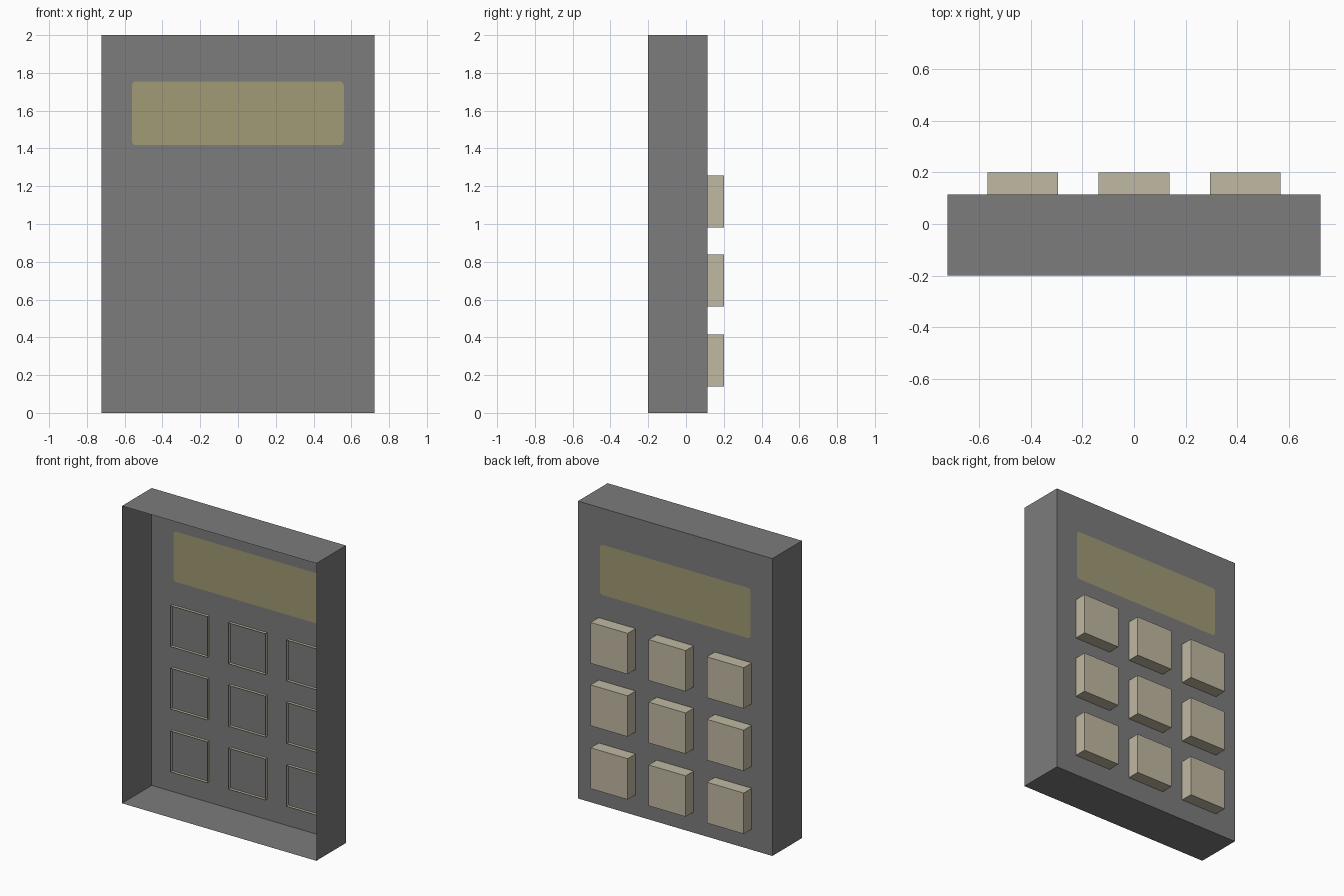
import bpy, bmesh, math

if "Cube" in bpy.data.objects:
    bpy.data.objects.remove(bpy.data.objects["Cube"])


def material(name, rgb):
    m = bpy.data.materials.new(name)
    m.diffuse_color = (*rgb, 1)
    m.use_nodes = True
    m.node_tree.nodes["Principled BSDF"].inputs["Base Color"].default_value = m.diffuse_color
    return m


GREY = material("casing grey", (0.2, 0.2, 0.2))
OLIVE = material("screen olive", (0.355, 0.325, 0.178))
BEIGE = material("key beige", (0.53, 0.48, 0.36))


def finish(name, bm, mat):
    mesh = bpy.data.meshes.new(name)
    bm.to_mesh(mesh)
    bm.free()
    mesh.materials.append(mat)
    ob = bpy.data.objects.new(name, mesh)
    bpy.context.collection.objects.link(ob)
    return ob


def corners(x0, x1, z0, z1):
    # Counter-clockwise as seen from the +y side
    return [(x1, z0), (x0, z0), (x0, z1), (x1, z1)]


def open_box(name, rect, y0, y1, mat, cap=True):
    # Thin-walled box, open towards -y
    bm = bmesh.new()
    near = [bm.verts.new((x, y0, z)) for x, z in corners(*rect)]
    far = [bm.verts.new((x, y1, z)) for x, z in corners(*rect)]
    for i in range(4):
        j = (i + 1) % 4
        bm.faces.new((near[i], near[j], far[j], far[i]))
    if cap:
        bm.faces.new(far)
    return finish(name, bm, mat)


BODY = (-0.723, 0.723, 0.0, 2.0)
SCREEN = (-0.562, 0.56, 1.417, 1.755)
PANEL_Y = 0.115

# Casing walls
open_box("casing_walls", BODY, -0.2, PANEL_Y, GREY, cap=False)

# Rounded screen outline, grouped by corner
R, SEG = 0.022, 3
centres = corners(SCREEN[0] + R, SCREEN[1] - R, SCREEN[2] + R, SCREEN[3] - R)
outline = []
for k, (cx, cz) in enumerate(centres):
    group = []
    for s in range(SEG + 1):
        a = -math.pi / 2 * k + math.pi / 2 * (1 - s / SEG) - math.pi / 2
        group.append((cx + R * math.cos(a), PANEL_Y, cz + R * math.sin(a)))
    outline.append(group)

# Key panel with a cut-out for the screen
bm = bmesh.new()
outer = [bm.verts.new((x, PANEL_Y, z)) for x, z in corners(*BODY)]
inner = [[bm.verts.new(p) for p in g] for g in outline]
for k in range(4):
    n = (k + 1) % 4
    bm.faces.new((outer[k], outer[n], inner[n][0], inner[k][-1]))
    for a, b in zip(inner[k], inner[k][1:]):
        bm.faces.new((outer[k], b, a))
bmesh.ops.recalc_face_normals(bm, faces=bm.faces)
if next(iter(bm.faces)).normal.y < 0:
    bmesh.ops.reverse_faces(bm, faces=bm.faces)
finish("key_panel", bm, GREY)

# Screen
bm = bmesh.new()
face = bm.faces.new([bm.verts.new(p) for g in outline for p in g])
face.normal_update()
if face.normal.y < 0:
    face.normal_flip()
finish("screen", bm, OLIVE)

# Three by three keys, their rims poking slightly through the panel
H = 0.1375
for r, z in enumerate((0.277, 0.70, 1.12)):
    for c, x in enumerate((-0.432, 0.0, 0.432)):
        open_box(f"key_{r + 1}_{c + 1}", (x - H, x + H, z - H, z + H),
                 PANEL_Y - 0.02, 0.2, BEIGE)
